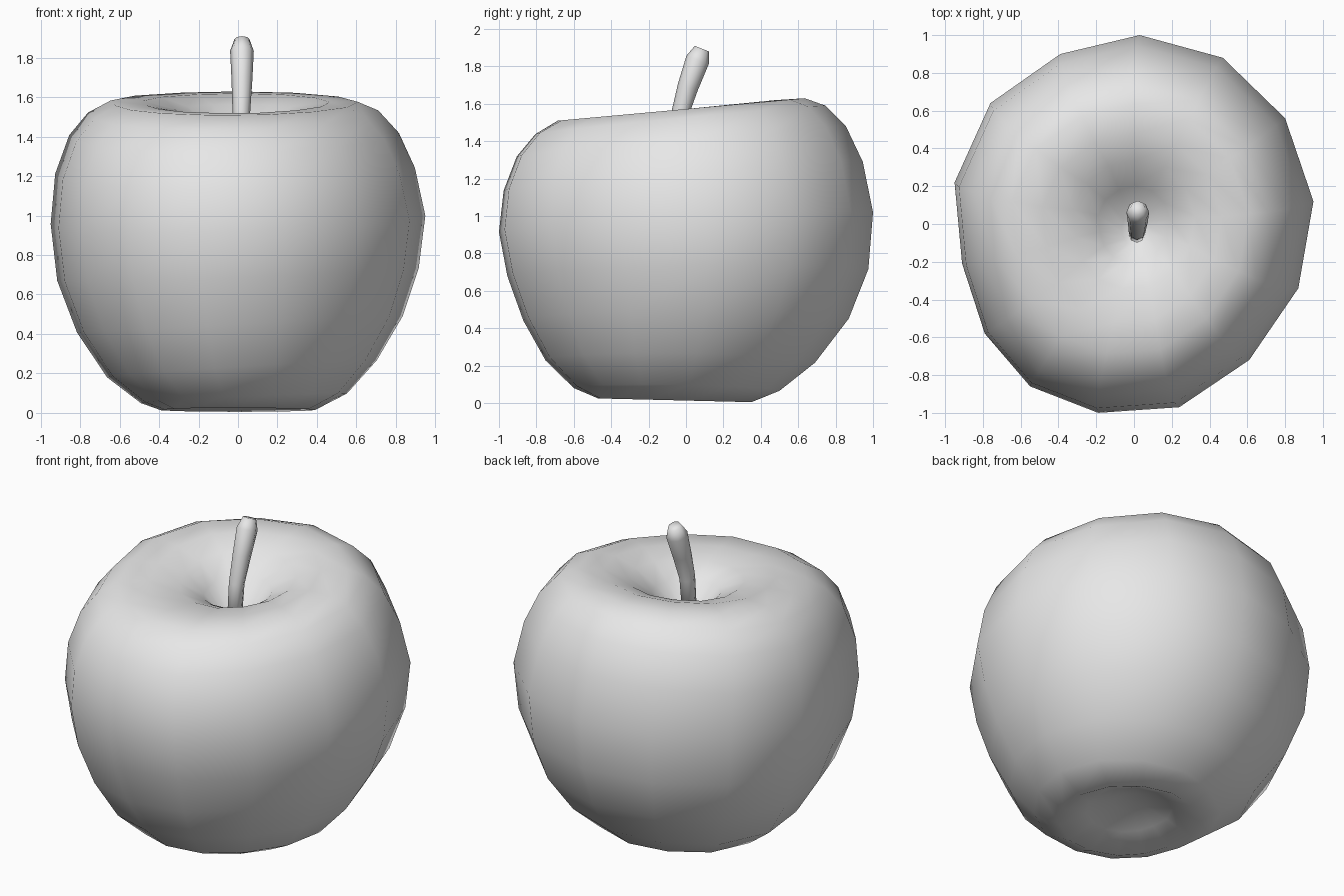
import bpy
import bmesh
from math import cos, sin, tau

cube = bpy.data.objects.get("Cube")
if cube:
    bpy.data.objects.remove(cube, do_unlink=True)

grey = bpy.data.materials.new("plain grey")
grey.use_nodes = True
grey.diffuse_color = (0.8, 0.8, 0.8, 1)
grey.node_tree.nodes["Principled BSDF"].inputs["Base Color"].default_value = grey.diffuse_color


def loft(name, outline, rings):
    """Skin scaled, shifted and tilted copies of an outline, closed at both ends.
    Each ring is: scale, height, centre x, centre y, tilt along x, tilt along y."""
    bm = bmesh.new()
    loops = [[bm.verts.new((cx + s * u, cy + s * v, z + tx * u + ty * v))
              for u, v in outline] for s, z, cx, cy, tx, ty in rings]
    n = len(outline)
    for low, high in zip(loops, loops[1:]):
        for i in range(n):
            j = (i + 1) % n
            bm.faces.new((low[i], low[j], high[j], high[i]))
    for loop in (loops[0], loops[-1]):
        cap = bm.faces.new(loop)
        bmesh.ops.poke(bm, faces=[cap])
    bmesh.ops.recalc_face_normals(bm, faces=bm.faces)
    for face in bm.faces:
        face.smooth = True
    mesh = bpy.data.meshes.new(name)
    bm.to_mesh(mesh)
    bm.free()
    mesh.materials.append(grey)
    obj = bpy.data.objects.new(name, mesh)
    bpy.context.collection.objects.link(obj)
    return obj


# Slightly irregular outline of the fruit, seen from above
fruit_outline = [
    (0.03, 1.0), (-0.39, 0.9), (-0.76, 0.64), (-0.95, 0.22), (-0.91, -0.21),
    (-0.79, -0.58), (-0.55, -0.86), (-0.19, -1.0), (0.24, -0.97), (0.61, -0.72),
    (0.87, -0.34), (0.95, 0.12), (0.8, 0.56), (0.47, 0.88)]

# Fruit body: from the bottom hollow, up the sides, and into the top hollow
loft("fruit_body", fruit_outline, [
    (0.1, 0.12, 0, -0.03, 0, 0),
    (0.25, 0.08, 0, -0.05, 0, 0),
    (0.41, 0.015, 0, -0.06, 0, -0.01),
    (0.55, 0.075, 0.03, -0.05, 0.025, -0.01),
    (0.72, 0.225, 0.02, -0.03, 0.045, -0.01),
    (0.87, 0.45, 0.01, 0, 0.045, 0),
    (0.965, 0.7, 0, 0.01, 0.035, 0.015),
    (1, 0.97, 0, 0, 0.025, 0.05),
    (0.96, 1.215, -0.015, -0.015, 0.02, 0.075),
    (0.88, 1.4, -0.02, -0.025, 0.01, 0.08),
    (0.775, 1.515, -0.025, -0.03, 0.01, 0.075),
    (0.66, 1.57, -0.02, -0.025, 0, 0.06),
    (0.5, 1.57, -0.01, -0.02, 0, 0.05),
    (0.34, 1.535, 0, 0, 0, 0.03),
    (0.2, 1.455, 0, 0, 0, 0.01),
    (0.08, 1.33, 0.01, -0.03, 0, 0)])

# Stem: a curved eight-sided stalk, thicker near its tip
stem_outline = [(cos(tau * i / 8), sin(tau * i / 8)) for i in range(8)]
loft("stem", stem_outline, [
    (0.042, 1.27, 0.015, -0.06, 0, 0),
    (0.045, 1.53, 0.017, -0.037, 0, -0.01),
    (0.053, 1.69, 0.02, 0.01, 0, -0.018),
    (0.06, 1.835, 0.02, 0.062, 0, -0.022),
    (0.038, 1.895, 0.02, 0.085, 0, -0.015)])
